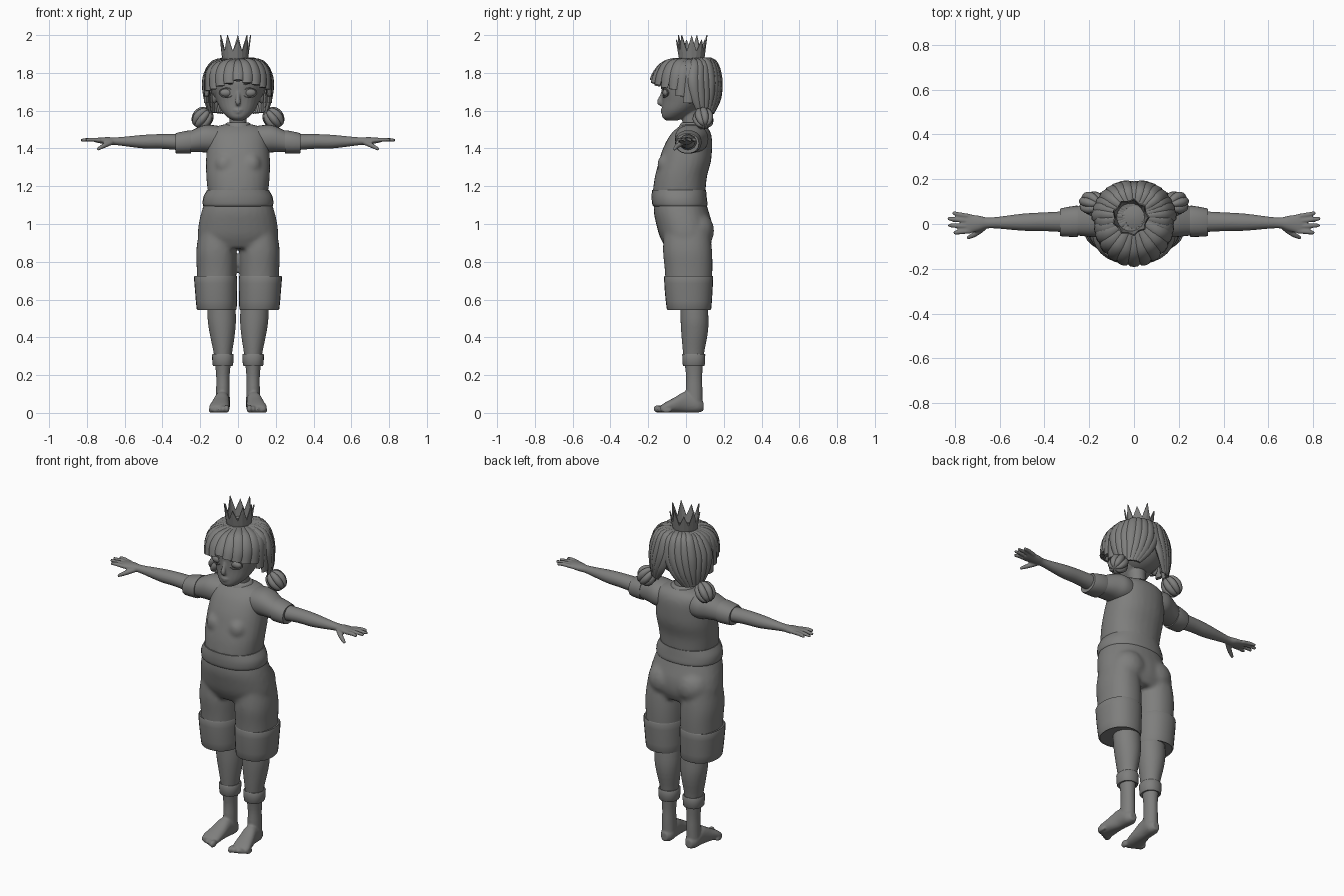
import bpy, bmesh, random
from math import sin, cos, pi, radians, copysign
from mathutils import Vector

if "Cube" in bpy.data.objects:
    bpy.data.objects.remove(bpy.data.objects["Cube"])
random.seed(4)

grey = bpy.data.materials.new("clay_grey")
grey.use_nodes = True
grey.diffuse_color = (0.21, 0.21, 0.205, 1)
grey.node_tree.nodes["Principled BSDF"].inputs["Base Color"].default_value = grey.diffuse_color


def smooth_rows(rows, steps):
    """Catmull-Rom interpolation through rows of numbers."""
    v = [Vector(r) for r in rows]
    out = []
    for i in range(len(v) - 1):
        a, b, c, d = v[max(i - 1, 0)], v[i], v[i + 1], v[min(i + 2, len(v) - 1)]
        for k in range(steps):
            t = k / steps
            out.append((b * 2 + (c - a) * t + (a * 2 - b * 5 + c * 4 - d) * t * t
                        + (b * 3 - a - c * 3 + d) * t ** 3) / 2)
    return out + [v[-1]]


def loft(rows, axis=2, sides=28, steps=4, box=0.9):
    """Rows: position on the axis, two centres, two radii."""
    rings = []
    for p, ca, cb, ra, rb in smooth_rows(rows, steps):
        ring = []
        for k in range(sides):
            c, s = cos(2 * pi * k / sides), sin(2 * pi * k / sides)
            v = [ca + ra * copysign(abs(c) ** box, c), cb + rb * copysign(abs(s) ** box, s)]
            v.insert(axis, p)
            ring.append(Vector(v))
        rings.append(ring)
    return rings


def tube(path, sides=8, steps=4, flat=1.0, hub=(0, 0, -9)):
    """Path rows: x, y, z, radius; flattened towards the hub."""
    rows = smooth_rows(path, steps)
    pts = [Vector(r[:3]) for r in rows]
    rings = []
    for i, p in enumerate(pts):
        along = (pts[min(i + 1, len(pts) - 1)] - pts[max(i - 1, 0)]).normalized()
        side = along.cross(p - Vector(hub)).normalized()
        up = side.cross(along)
        rings.append([p + rows[i][3] * (side * cos(2 * pi * k / sides) + up * flat * sin(2 * pi * k / sides))
                      for k in range(sides)])
    return rings


def ball(c, r, n=10):
    rows = []
    for i in range(n + 1):
        a = pi * (0.02 + 0.96 * i / n)
        rows.append((c[2] - r[2] * cos(a), c[0], c[1], r[0] * sin(a), r[1] * sin(a)))
    return loft(rows, steps=1, sides=16, box=1)


def flip(part):
    return [[Vector((-p.x, p.y, p.z)) for p in ring] for ring in part]


def both(parts):
    return parts + [flip(p) for p in parts]


def make(name, parts, voxel=0, relax=4):
    """One object from ring stacks, fused into one skin if a voxel size is given."""
    bm = bmesh.new()
    for rings in parts:
        vs = [[bm.verts.new(p) for p in ring] for ring in rings]
        n = len(vs[0])
        for lo, hi in zip(vs, vs[1:]):
            for k in range(n):
                bm.faces.new((lo[k], lo[(k + 1) % n], hi[(k + 1) % n], hi[k]))
        bm.faces.new(vs[0][::-1])
        bm.faces.new(vs[-1])
    bmesh.ops.recalc_face_normals(bm, faces=bm.faces)
    for f in bm.faces:
        f.smooth = True
    mesh = bpy.data.meshes.new(name)
    bm.to_mesh(mesh)
    bm.free()
    mesh.set_sharp_from_angle(angle=radians(45))
    mesh.materials.append(grey)
    ob = bpy.data.objects.new(name, mesh)
    bpy.context.collection.objects.link(ob)
    if voxel:
        m = ob.modifiers.new("fuse", "REMESH")
        m.mode, m.voxel_size, m.use_smooth_shade = "VOXEL", voxel, True
        s = ob.modifiers.new("relax", "SMOOTH")
        s.factor, s.iterations = 0.5, relax
    return ob


def pair(name, parts, **kw):
    make("left_" + name, parts, **kw)
    make("right_" + name, [flip(p) for p in parts], **kw)


# head, neck, nose, lips and ears
skull = loft([(1.548, 0, -.075, .025, .03), (1.565, 0, -.065, .055, .06), (1.6, 0, -.04, .088, .088),
              (1.65, 0, -.008, .112, .118), (1.7, 0, 0, .124, .128), (1.76, 0, .005, .128, .133),
              (1.82, 0, .01, .11, .115), (1.86, 0, .01, .06, .06)], box=1)
neck = loft([(1.47, 0, .035, .06, .055), (1.53, 0, .028, .046, .046), (1.63, 0, .02, .05, .05)], box=1)
nose = tube([(0, -.122, 1.7, .009), (0, -.132, 1.67, .011), (0, -.14, 1.645, .015), (0, -.128, 1.632, .01)])
lips = [ball((0, -.121, 1.603), (.027, .014, .006)), ball((0, -.12, 1.592), (.021, .014, .007))]
ear = ball((.125, .022, 1.67), (.014, .024, .034))
make("head", [skull, neck, nose] + lips + both([ear]), voxel=.006, relax=3)

# eyes, lids and brows
pair("eye", [ball((.062, -.104, 1.695), (.034, .02, .022))])
lid = [(.062 + .036 * cos(a), -.119 + .022 * max(cos(a), 0), 1.695 + .024 * sin(a), .004)
       for a in [2 * pi * i / 16 for i in range(17)]]
pair("eyelid", [tube(lid, steps=1, sides=6)])
pair("eyebrow", [tube([(.03, -.129, 1.737, .003), (.065, -.121, 1.748, .005), (.1, -.088, 1.738, .002)])])

# hair cap and fringe
hub = (0, .02, 1.72)
make("hair_cap", [ball((0, .03, 1.742), (.15, .145, .14), 16)])


def lock(angle, end):
    s, c, j = sin(angle), cos(angle), random.uniform(-.006, .006)
    return tube([(.04 * s, .03 - .05 * c, 1.87, .016), (.12 * s, .015 - .13 * c, 1.855 + j, .028),
                 (.16 * s, .005 - .165 * c, 1.80, .034), (.168 * s, -.182 * c, end + j, .025)],
                flat=.45, hub=hub)


fringe = [lock(radians(a), 1.765 - .06 * abs(sin(radians(a)))) for a in range(-68, 69, 17)]
make("fringe", fringe)
pair("side_locks", [lock(radians(a), e) for a, e in ((80, 1.68), (93, 1.64), (106, 1.66))])

# back locks sweep down to the buns
sweep = []
for i in range(8):
    a = radians(98 + 11.5 * i)
    s, c, j = sin(a), -cos(a), random.uniform(-.005, .005)
    x, y = .172 * s, .02 + .155 * c
    sweep.append(tube([(.05 * s, .03 + .05 * c, 1.87, .015), (.13 * s, .03 + .12 * c, 1.855 + j, .026),
                       (x, y + j, 1.77, .031), (x * .75 + .04, y * .9 + .015, 1.67, .026),
                       (x * .35 + .09, y * .5 + .055, 1.59, .014)], flat=.6, hub=hub))
pair("back_hair", sweep)

# buns made of segments around a slanted axis
centre, axis = Vector((.188, .092, 1.56)), Vector((.6, .15, -.75)).normalized()
u = axis.orthogonal().normalized()
v = axis.cross(u)
segments = [ball(centre, (.032, .032, .036))]
for i in range(7):
    d = u * cos(2 * pi * i / 7) + v * sin(2 * pi * i / 7)
    arc = [(*(centre - axis * .052 * cos(t) + d * .036 * sin(t)), .006 + .015 * sin(t))
           for t in (0, pi / 4, pi / 2, pi * .75, pi)]
    segments.append(tube(arc, hub=centre))
pair("hair_bun", segments)
pair("hair_tie", [tube([(*(centre - axis * .06), .018), (*(centre - axis * .04), .022)])])

# crown with uneven spikes
bm = bmesh.new()
n, rings = 9, [[], [], []]
for k in range(2 * n):
    a = pi * k / n
    tip = 2.0 - (.025 if k % 4 else 0) if k % 2 == 0 else 1.915
    for ring, (r, z) in zip(rings, ((.064, 1.855), (.07, 1.885), (.085 if k % 2 == 0 else .074, tip))):
        ring.append(bm.verts.new((-.015 + r * cos(a), .03 + r * sin(a), z)))
for lo, hi in zip(rings, rings[1:]):
    for k in range(2 * n):
        m = (k + 1) % (2 * n)
        bm.faces.new((lo[k], lo[m], hi[m], hi[k]))
mesh = bpy.data.meshes.new("crown")
bm.to_mesh(mesh)
bm.free()
mesh.materials.append(grey)
crown = bpy.data.objects.new("crown", mesh)
bpy.context.collection.objects.link(crown)
crown.modifiers.new("thickness", "SOLIDIFY").thickness = .006

# shirt, collar and gathered hem
torso = loft([(1.165, 0, -.037, .16, .14), (1.25, 0, -.027, .168, .138), (1.33, 0, -.006, .17, .138),
              (1.4, 0, .008, .165, .13), (1.47, 0, .025, .158, .11), (1.51, 0, .035, .13, .08),
              (1.53, 0, .035, .06, .05)])
make("shirt", [torso] + both([ball((.07, -.098, 1.315), (.055, .055, .06))]), voxel=.011, relax=6)
make("collar", [loft([(1.495, 0, .03, .085, .078), (1.53, 0, .03, .066, .06), (1.538, 0, .03, .055, .052)], box=1)])
make("shirt_hem", [loft([(1.09, 0, -.03, .172, .13), (1.1, 0, -.032, .186, .145),
                         (1.14, 0, -.036, .184, .146), (1.18, 0, -.037, .164, .143)])])

# sleeves and cuffs
pair("sleeve", [loft([(.08, .03, 1.445, .08, .07), (.14, .03, 1.45, .088, .074), (.19, .022, 1.45, .08, .07),
                      (.26, .012, 1.434, .062, .054)], axis=0)])
pair("sleeve_cuff", [loft([(.25, .012, 1.434, .067, .06), (.258, .012, 1.434, .07, .062),
                           (.322, .008, 1.428, .063, .055), (.33, .008, 1.427, .058, .05)], axis=0, steps=2)])

# arms with hands
arm = loft([(.25, .01, 1.43, .05, .045), (.4, .01, 1.437, .042, .039), (.5, .008, 1.436, .038, .036),
            (.64, .005, 1.438, .024, .021), (.69, .003, 1.44, .034, .02), (.74, 0, 1.443, .043, .014),
            (.76, 0, 1.443, .037, .009)], axis=0, box=1)
fingers = [tube([(.73, y, 1.443, .011), (.78, (y + ty) / 2, 1.447, .011), (tx, ty, 1.443, .008)])
           for y, tx, ty in ((.034, .81, .05), (.012, .833, .024), (-.011, .83, -.006), (-.032, .805, -.04))]
thumb = tube([(.67, -.015, 1.432, .014), (.71, -.045, 1.414, .013), (.745, -.063, 1.395, .008)])
pair("arm", [arm, thumb] + fingers, voxel=.005, relax=3)

# shorts with leg cuffs
hips = loft([(1.15, 0, -.035, .165, .13), (1.07, 0, -.026, .192, .145), (1, 0, -.01, .208, .148),
             (.93, 0, 0, .213, .138), (.87, 0, .005, .19, .11)])
leg = loft([(.98, .113, .005, .09, .12), (.86, .115, .008, .106, .13), (.75, .113, .014, .105, .126),
            (.6, .113, .015, .1, .118)])
seat = ball((.09, .058, .965), (.1, .092, .1))
make("shorts", [hips] + both([leg, seat]), voxel=.011, relax=6)
pair("shorts_cuff", [loft([(.55, .112, .016, .1, .112), (.552, .113, .016, .106, .118), (.64, .116, .014, .111, .126),
                           (.72, .119, .014, .114, .13), (.722, .118, .014, .108, .124)], steps=2)])

# lower legs with feet and toes
shin = loft([(.62, .088, .04, .072, .07), (.5, .086, .045, .075, .074), (.42, .083, .045, .067, .07),
             (.31, .08, .04, .048, .055), (.2, .08, .043, .036, .043), (.12, .08, .043, .036, .044),
             (.04, .08, .045, .038, .042)], box=1)
foot = loft([(.092, .08, .035, .02, .024), (.06, .08, .042, .038, .041), (0, .085, .057, .04, .056),
             (-.06, .093, .042, .048, .04), (-.11, .1, .028, .053, .027), (-.135, .098, .02, .045, .018)],
            axis=1)
toes = [ball((.06 + .021 * i, -.146 + .011 * i, .021 - .002 * i), (.015 - .001 * i, .027, .021 - .002 * i))
        for i in range(5)]
pair("lower_leg", [shin, foot] + toes, voxel=.006, relax=3)
pair("ankle_band", [loft([(.25, .08, .041, .048, .052), (.253, .08, .041, .054, .058),
                          (.308, .08, .041, .057, .061), (.311, .08, .041, .05, .055)], steps=2)])
